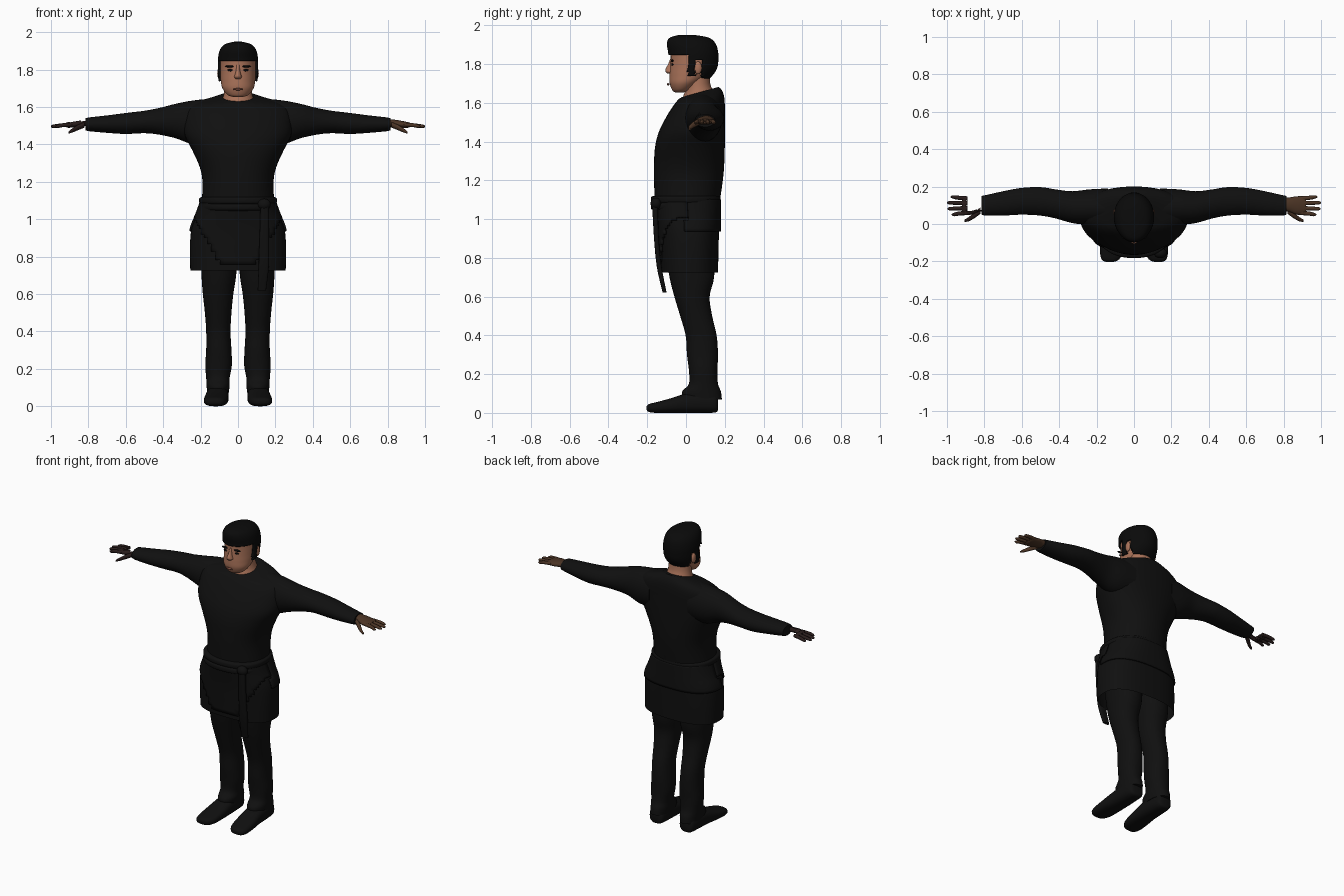
import bpy, bmesh, math
from mathutils import Vector

if "Cube" in bpy.data.objects:
    bpy.data.objects.remove(bpy.data.objects["Cube"])


def material(name, rgb):
    m = bpy.data.materials.new(name)
    m.diffuse_color = (*rgb, 1)
    m.use_nodes = True
    m.node_tree.nodes["Principled BSDF"].inputs["Base Color"].default_value = m.diffuse_color
    return m


CLOTH = material("black cloth", (0.005, 0.005, 0.005))
HAIR = material("black hair", (0.003, 0.003, 0.003))
SKIN = material("face skin", (0.40, 0.17, 0.10))
LIP = material("lips", (0.25, 0.09, 0.06))
HAND = material("brown hand", (0.07, 0.034, 0.018))
DARK_HAND = material("dark hand", (0.022, 0.012, 0.011))


def finish(name, bm, mat):
    bmesh.ops.recalc_face_normals(bm, faces=bm.faces)
    me = bpy.data.meshes.new(name)
    bm.to_mesh(me)
    bm.free()
    me.materials.append(mat)
    ob = bpy.data.objects.new(name, me)
    bpy.context.collection.objects.link(ob)
    return ob


def spline(rows, steps):
    """Smooth (Catmull-Rom) rows between the given key rows."""
    out = []
    for i in range(len(rows) - 1):
        p0, p1, p2, p3 = (rows[max(i - 1, 0)], rows[i], rows[i + 1],
                          rows[min(i + 2, len(rows) - 1)])
        for k in range(steps):
            t = k / steps
            out.append([0.5 * (2 * b + (c - a) * t + (2 * a - 5 * b + 4 * c - d) * t * t
                               + (3 * b - a - 3 * c + d) * t ** 3)
                        for a, b, c, d in zip(p0, p1, p2, p3)])
    return out + [list(rows[-1])]


def loft(name, rows, mat, axis="z", side=1, n=32, steps=4, power=2.0, cap=True):
    """Rows: position on axis, u min, u max, v min, v max, optional tilt along v."""
    bm = bmesh.new()
    rings = []
    for r in spline(rows, steps):
        t, u0, u1, v0, v1 = r[:5]
        tilt = r[5] if len(r) > 5 else 0
        ring = []
        for k in range(n):
            a = 2 * math.pi * k / n
            c, s = math.cos(a), math.sin(a)
            c = math.copysign(abs(c) ** (2 / power), c)
            s = math.copysign(abs(s) ** (2 / power), s)
            u = (u0 + u1) / 2 + (u1 - u0) / 2 * c
            v = (v0 + v1) / 2 + (v1 - v0) / 2 * s
            w = t + tilt * (v - (v0 + v1) / 2)
            x, y, z = {"z": (u, v, w), "x": (w, u, v), "y": (u, w, v)}[axis]
            ring.append(bm.verts.new((x * side, y, z)))
        rings.append(ring)
    for a, b in zip(rings, rings[1:]):
        for k in range(n):
            j = (k + 1) % n
            bm.faces.new((a[k], a[j], b[j], b[k]))
    if cap:
        bm.faces.new(rings[0])
        bm.faces.new(rings[-1])
    return finish(name, bm, mat)


def patch(name, source, rule, thick, mat):
    """Raised layer copied from the faces of another part that satisfy a rule."""
    bm = bmesh.new()
    bm.from_mesh(source.data)
    off = [f for f in bm.faces if not rule(*f.calc_center_median())]
    bmesh.ops.delete(bm, geom=off, context="FACES")
    ob = finish(name, bm, mat)
    mod = ob.modifiers.new("thickness", "SOLIDIFY")
    mod.thickness, mod.offset = thick, 1
    return ob


def ball(name, loc, size, mat):
    bm = bmesh.new()
    bmesh.ops.create_uvsphere(bm, u_segments=16, v_segments=10, radius=1)
    for v in bm.verts:
        v.co = Vector(a * b for a, b in zip(v.co, size)) + Vector(loc)
    return finish(name, bm, mat)


def sym(rows):
    """Rows z, half width, y min, y max, optional tilt -> loft rows."""
    return [(r[0], -r[1], r[1], *r[2:]) for r in rows]


# Shirt body with a collar that dips at the front
loft("shirt", sym([(1.06, .195, -.16, .17, 0), (1.2, .19, -.165, .19, 0),
                   (1.28, .205, -.165, .197, 0), (1.37, .245, -.16, .2, 0),
                   (1.45, .285, -.14, .2, 0), (1.53, .29, -.10, .2, 0),
                   (1.59, .275, -.065, .2, .04), (1.625, .22, -.045, .195, .12),
                   (1.645, .14, -.035, .182, .22), (1.655, .098, -.022, .168, .28)]),
     CLOTH, n=48, power=2.15)

# Skirt of the tunic, front apron and folded band at the back
skirt = loft("tunic_skirt", sym([(1.10, .19, -.16, .17), (1.03, .215, -.15, .17),
                                 (.95, .248, -.14, .17), (.85, .257, -.135, .168),
                                 (.725, .255, -.13, .165)]),
             CLOTH, n=64, steps=6, power=2.5, cap=False)
patch("front_apron", skirt,
      lambda x, y, z: y < 0 and z > .76 and abs(x) < .10 + (z - .76) * .5, .012, CLOTH)
patch("back_fold", skirt, lambda x, y, z: y > 0 and z > .93, .01, CLOTH)

# Belt of two wraps, knot and hanging sash
for i, z in enumerate((1.065, 1.10)):
    loft(f"belt_wrap_{i + 1}", sym([(z - .02, .195, -.165, .17), (z - .012, .207, -.18, .178),
                                    (z + .012, .207, -.18, .178), (z + .02, .19, -.165, .17)]),
         CLOTH, n=48, power=2.3)
ball("belt_knot", (.14, -.155, 1.08), (.035, .028, .03), CLOTH)
loft("hanging_sash", [(1.08, .12, .165, -.175, -.145), (.9, .115, .165, -.165, -.14),
                      (.75, .11, .165, -.15, -.125), (.62, .105, .15, -.12, -.10)],
     CLOTH, n=16, power=3)

for s, label in ((1, "right"), (-1, "left")):
    # Sleeves
    loft(f"{label}_sleeve", [(.14, -.01, .19, 1.40, 1.645), (.24, -.005, .185, 1.40, 1.635),
                             (.33, .005, .175, 1.432, 1.618), (.42, .03, .185, 1.452, 1.595),
                             (.5, .045, .197, 1.46, 1.58), (.6, .05, .193, 1.456, 1.568),
                             (.7, .045, .175, 1.462, 1.555), (.79, .045, .155, 1.47, 1.545),
                             (.815, .05, .15, 1.475, 1.54)], CLOTH, "x", s)
    # Trouser legs with loose cuffs
    loft(f"{label}_trouser_leg", [(.85, .0, .20, -.11, .15), (.7, .01, .195, -.085, .145),
                                  (.6, .025, .188, -.06, .122), (.5, .035, .177, -.03, .135),
                                  (.4, .04, .17, -.002, .158), (.3, .035, .17, .005, .165),
                                  (.22, .033, .175, .015, .162), (.15, .045, .17, .015, .165),
                                  (.11, .045, .168, -.02, .18), (.07, .05, .165, -.015, .185)],
         CLOTH, "z", s, power=2.2)
    # Shoes
    loft(f"{label}_shoe", [(.165, .08, .14, .015, .07), (.15, .06, .16, .002, .10),
                           (.08, .052, .168, 0, .11), (0, .05, .172, 0, .10),
                           (-.08, .052, .18, 0, .075), (-.15, .06, .182, 0, .056),
                           (-.19, .08, .172, .004, .046), (-.203, .11, .15, .015, .034)],
         CLOTH, "y", s, n=24, power=2.6)
    # Hands: palm, four fingers and thumb
    mat = HAND if s > 0 else DARK_HAND
    palm = loft(f"{label}_palm", [(.79, .07, .14, 1.488, 1.535), (.83, .065, .142, 1.49, 1.533),
                                  (.87, .05, .148, 1.487, 1.527), (.905, .05, .148, 1.488, 1.52),
                                  (.92, .058, .142, 1.494, 1.516)], mat, "x", s, n=20)
    if s < 0:  # the left wrist is open, only strips remain
        bm = bmesh.new()
        bm.from_mesh(palm.data)
        gone = [f for f in bm.faces if f.calc_center_median().x > -.895
                and f.calc_center_median().y > .075]
        bmesh.ops.delete(bm, geom=gone, context="FACES")
        bm.to_mesh(palm.data)
        bm.free()
    for i, (y, tip) in enumerate(((.060, .975), (.085, .997), (.111, 1.0), (.136, .98))):
        d = (y - .1) * .12
        loft(f"{label}_finger_{i + 1}",
             [(.89, y - .012, y + .012, 1.495, 1.516), (.94, y + d - .011, y + d + .011, 1.492, 1.513),
              (tip - .012, y + 2 * d - .009, y + 2 * d + .009, 1.488, 1.506),
              (tip, y + 2 * d - .003, y + 2 * d + .003, 1.493, 1.499)], mat, "x", s, n=12)
    loft(f"{label}_thumb", [(.82, .055, .09, 1.49, 1.52), (.855, .03, .062, 1.476, 1.505),
                            (.885, .014, .036, 1.464, 1.486), (.905, .012, .025, 1.458, 1.47)],
         mat, "x", s, n=12)
    # Ears, eyes and eyebrows
    ball(f"{label}_ear", (s * .099, .062, 1.78), (.012, .02, .033), SKIN)
    ball(f"{label}_eye", (s * .04, -.070, 1.797), (.017, .006, .006), HAIR)
    ball(f"{label}_eyebrow", (s * .043, -.071, 1.817), (.026, .008, .006), HAIR)

# Neck and head
loft("neck", sym([(1.58, .095, -.02, .16), (1.63, .088, -.015, .155), (1.66, .078, -.005, .14),
                  (1.70, .072, 0, .125), (1.78, .07, 0, .12)]), SKIN)
head = loft("head", sym([(1.653, .02, -.055, -.015), (1.664, .055, -.07, .02),
                         (1.70, .083, -.084, .07), (1.74, .092, -.085, .12),
                         (1.78, .095, -.082, .148), (1.82, .096, -.079, .155),
                         (1.86, .095, -.08, .154), (1.90, .086, -.086, .142),
                         (1.925, .064, -.078, .112), (1.937, .02, -.04, .05)]),
            SKIN, n=64, steps=6)
loft("nose", sym([(1.75, .012, -.095, -.06), (1.76, .021, -.105, -.05),
                  (1.772, .017, -.106, -.05), (1.80, .011, -.092, -.05),
                  (1.825, .012, -.082, -.05)]), SKIN, n=16)

# Hair with sideburns, and beard with moustache
patch("hair", head, lambda x, y, z: z > 1.85 or (z > 1.735 and y > .078)
      or (z > 1.74 and .01 < y < .045) or (z > 1.82 and y > .01), .012, HAIR)
patch("beard", head, lambda x, y, z: y < .055
      and z < 1.722 + max(0, abs(x) - .06) * 1.1, .011, HAIR)
ball("lips", (0, -.092, 1.695), (.026, .007, .006), LIP)

# Smooth shading with crisp hems
bpy.ops.object.select_all(action="SELECT")
bpy.context.view_layer.objects.active = head
bpy.ops.object.shade_smooth_by_angle(angle=math.radians(45))
